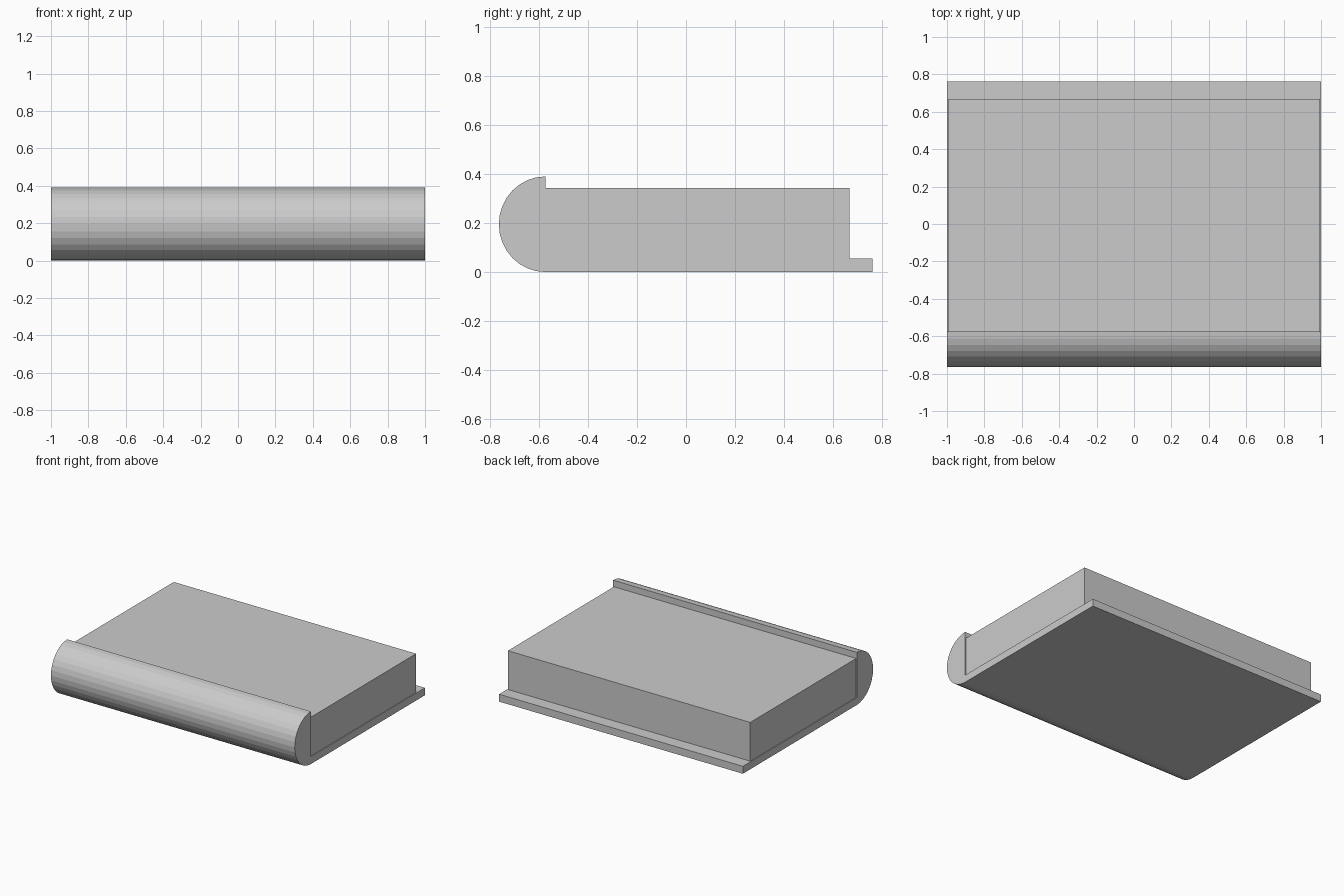
import bpy, bmesh, math

if "Cube" in bpy.data.objects:
    bpy.data.objects.remove(bpy.data.objects["Cube"])

SPINE_Y, R_Y, R_Z = -0.574, 0.19, 0.195
BACK_Y, COVER_T = 0.762, 0.055
SEGMENTS = 16


def extrude_profile(name, profile, half_width):
    """Extrude a (y, z) outline symmetrically along x."""
    bm = bmesh.new()
    face = bm.faces.new([bm.verts.new((-half_width, y, z)) for y, z in profile])
    result = bmesh.ops.extrude_face_region(bm, geom=[face])
    verts = [v for v in result["geom"] if isinstance(v, bmesh.types.BMVert)]
    bmesh.ops.translate(bm, verts=verts, vec=(2 * half_width, 0, 0))
    bmesh.ops.recalc_face_normals(bm, faces=bm.faces)
    mesh = bpy.data.meshes.new(name)
    bm.to_mesh(mesh)
    bm.free()
    obj = bpy.data.objects.new(name, mesh)
    bpy.context.collection.objects.link(obj)
    return obj


# Bottom cover and rounded spine in one piece
arc = [(SPINE_Y - R_Y * math.sin(math.pi * i / SEGMENTS),
        R_Z + R_Z * math.cos(math.pi * i / SEGMENTS))
       for i in range(SEGMENTS + 1)]
extrude_profile("cover_and_spine",
                arc + [(BACK_Y, 0), (BACK_Y, COVER_T), (SPINE_Y, COVER_T)], 1.0)

# Page block, slightly inset from the cover ends
extrude_profile("page_block",
                [(SPINE_Y, COVER_T), (0.667, COVER_T),
                 (0.667, 0.343), (SPINE_Y, 0.343)], 0.994)
